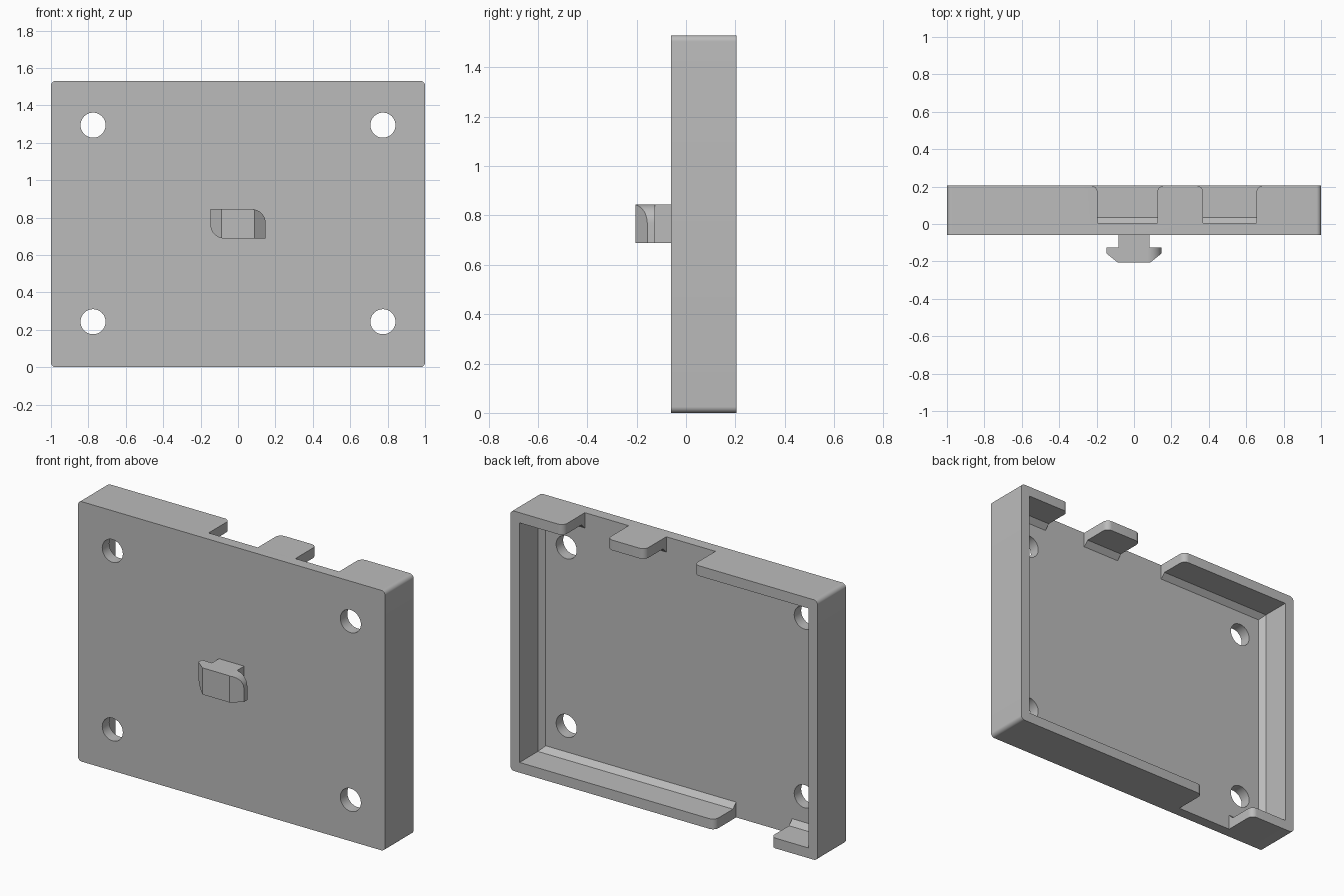
import bpy, bmesh
from math import sin, cos, pi, radians

cube = bpy.data.objects.get("Cube")
if cube:
    bpy.data.objects.remove(cube, do_unlink=True)

grey = bpy.data.materials.new("matte grey")
grey.use_nodes = True
grey.diffuse_color = (0.5, 0.5, 0.5, 1)
grey.node_tree.nodes["Principled BSDF"].inputs["Base Color"].default_value = (0.5, 0.5, 0.5, 1)

# Main sizes
HEIGHT = 1.53
FRONT, FLOOR, RIM = -0.06, 0.005, 0.205
WALL, CHAMFER = 0.06, 0.03


def loft(name, rings):
    """Closed solid skinned through rings with equal point counts."""
    bm = bmesh.new()
    loops = [[bm.verts.new(p) for p in ring] for ring in rings]
    n = len(loops[0])
    for a, b in zip(loops, loops[1:]):
        for i in range(n):
            j = (i + 1) % n
            bm.faces.new((a[i], a[j], b[j], b[i]))
    bm.faces.new(loops[0])
    bm.faces.new(loops[-1])
    bmesh.ops.recalc_face_normals(bm, faces=bm.faces)
    mesh = bpy.data.meshes.new(name)
    bm.to_mesh(mesh)
    bm.free()
    mesh.materials.append(grey)
    obj = bpy.data.objects.new(name, mesh)
    bpy.context.collection.objects.link(obj)
    return obj


def arc(cx, cy, r, start, end, steps=10):
    angles = [radians(start + (end - start) * i / steps) for i in range(steps + 1)]
    return [(cx + r * cos(a), cy + r * sin(a)) for a in angles]


def along_y(name, outline, y0, y1):
    return loft(name, [[(x, y, z) for x, z in outline] for y in (y0, y1)])


def along_z(name, outline, z0, z1):
    return loft(name, [[(x, y, z) for x, y in outline] for z in (z0, z1)])


def combine(target, tool, operation):
    mod = target.modifiers.new(operation, "BOOLEAN")
    mod.operation, mod.solver, mod.object = operation, "EXACT", tool
    bpy.context.view_layer.objects.active = target
    bpy.ops.object.modifier_apply(modifier=mod.name)
    bpy.data.objects.remove(tool, do_unlink=True)


def smooth(obj):
    bpy.ops.object.select_all(action="DESELECT")
    obj.select_set(True)
    bpy.context.view_layer.objects.active = obj
    bpy.ops.object.shade_smooth_by_angle(angle=radians(30))


# Tray body with rounded outer corners
r = 0.025
outline = (arc(1 - r, HEIGHT - r, r, 0, 90) + arc(r - 1, HEIGHT - r, r, 90, 180)
           + arc(r - 1, r, r, 180, 270) + arc(1 - r, r, r, 270, 360))
tray = along_y("tray", outline, FRONT, RIM)


# Cavity with a chamfer where the walls meet the floor
def cavity_ring(inset, y):
    x, z0, z1 = 1 - inset, inset, HEIGHT - inset
    return [(-x, y, z0), (x, y, z0), (x, y, z1), (-x, y, z1)]


combine(tray, loft("cavity_cutter", [cavity_ring(WALL + CHAMFER, FLOOR),
                                     cavity_ring(WALL, FLOOR + CHAMFER),
                                     cavity_ring(WALL, RIM + 0.1)]), "DIFFERENCE")


# Wall notches whose mouths flare with a rounded edge
def notch(x0, x1, z0, z1):
    f = 0.035
    mouth = (arc(x1 + f, RIM - f, f, 180, 90) + [(x1 + f, RIM + 0.1), (x0 - f, RIM + 0.1)]
             + arc(x0 - f, RIM - f, f, 90, 0))
    cutter = along_z("notch_cutter", [(x0, FLOOR), (x1, FLOOR)] + mouth, z0, z1)
    combine(tray, cutter, "DIFFERENCE")


depth = WALL + CHAMFER + 0.02
notch(-0.195, 0.125, HEIGHT - depth, HEIGHT + 0.1)
notch(0.37, 0.655, HEIGHT - depth, HEIGHT + 0.1)
notch(-0.695, -0.33, -0.1, depth)

# Four screw holes
for x in (-0.775, 0.775):
    for z in (0.243, 1.294):
        hole = arc(x, z, 0.067, 0, 360, 48)[:-1]
        combine(tray, along_y("hole_cutter", hole, FRONT - 0.1, FLOOR + 0.1), "DIFFERENCE")
smooth(tray)

# Twist-lock peg: square stem and a head rounded on two opposite corners
LOW, HIGH = 0.688, 0.845
stem = along_y("peg_stem", [(-0.082, LOW), (0.082, LOW), (0.082, HIGH), (-0.082, HIGH)],
               -0.13, FRONT + 0.01)
half, r = 0.148, 0.075
head = along_y("peg_head", arc(r - half, LOW + r, r, 180, 270) + [(half, LOW)]
               + arc(half - r, HIGH - r, r, 0, 90) + [(-half, HIGH)], -0.205, -0.125)
taper = along_z("taper_cutter", [(-half - 0.01, -0.1), (-half - 0.01, -0.149), (-0.088, -0.205),
                                 (0.088, -0.205), (half + 0.01, -0.149), (half + 0.01, -0.1)],
                LOW - 0.1, HIGH + 0.1)
combine(head, taper, "INTERSECT")
smooth(head)
